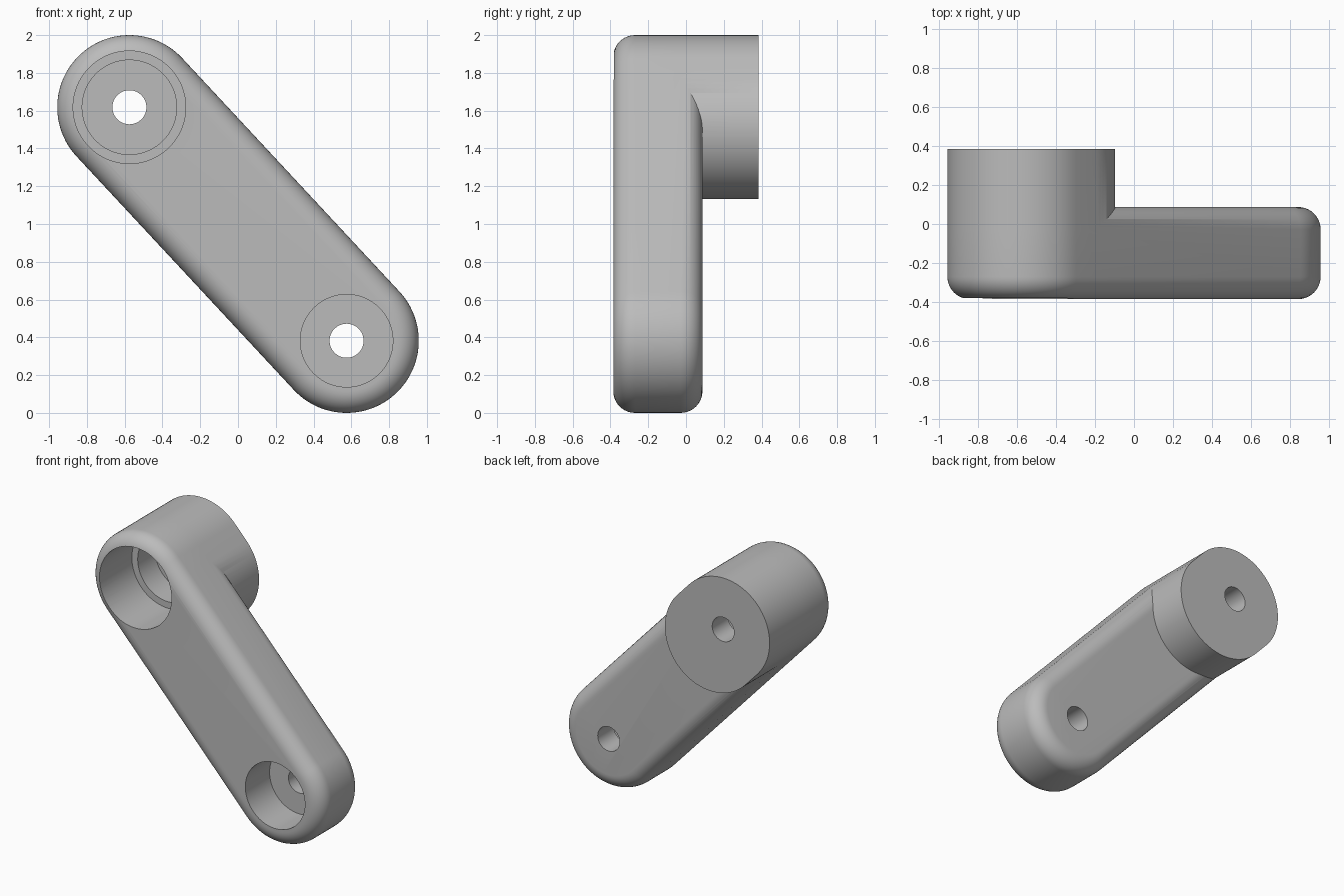
import bpy, bmesh, math
from mathutils import Matrix

if "Cube" in bpy.data.objects:
    bpy.data.objects.remove(bpy.data.objects["Cube"], do_unlink=True)

R, FILLET = 0.382, 0.115               # arm half width, rounded edge
FRONT, ARM_BACK, BOSS_BACK = -0.385, 0.087, 0.385
UPPER, LOWER = (-0.575, 1.618), (0.575, 0.382)
run, drop = LOWER[0] - UPPER[0], UPPER[1] - LOWER[1]
LENGTH = math.hypot(run, drop)

grey = bpy.data.materials.new("plain grey")
grey.use_nodes = True
colour = (0.5, 0.5, 0.5, 1)
grey.diffuse_color = colour
grey.node_tree.nodes["Principled BSDF"].inputs["Base Color"].default_value = colour


def slot_ring(start, length, radius, n=48):
    """Points of a slot outline along x, as (x, z); a circle if length is 0."""
    points = []
    for centre, turn in ((start + length, -math.pi / 2), (start, math.pi / 2)):
        for i in range(n + (1 if length else 0)):
            a = turn + math.pi * i / n
            points.append((centre + radius * math.cos(a), radius * math.sin(a)))
    return points


def loft(name, start, length, rings):
    """Closed solid through slot outlines given as (radius, depth)."""
    bm = bmesh.new()
    loops = [[bm.verts.new((x, y, z)) for x, z in slot_ring(start, length, r)]
             for r, y in rings]
    for a, b in zip(loops, loops[1:]):
        for i in range(len(a)):
            j = (i + 1) % len(a)
            bm.faces.new((a[i], a[j], b[j], b[i]))
    bm.faces.new(loops[0])
    bm.faces.new(loops[-1])
    bmesh.ops.recalc_face_normals(bm, faces=bm.faces)
    mesh = bpy.data.meshes.new(name)
    bm.to_mesh(mesh)
    bm.free()
    mesh.materials.append(grey)
    obj = bpy.data.objects.new(name, mesh)
    bpy.context.collection.objects.link(obj)
    return obj


def combine(target, tool, operation):
    mod = target.modifiers.new(operation, "BOOLEAN")
    mod.operation, mod.solver, mod.object = operation, "EXACT", tool
    bpy.context.view_layer.objects.active = target
    bpy.ops.object.modifier_apply(modifier=mod.name)
    bpy.data.objects.remove(tool, do_unlink=True)


# Arm with rounded front and back edges
steps = [math.pi / 2 * i / 10 for i in range(11)]
front = [(R - FILLET + FILLET * math.sin(a), FRONT + FILLET - FILLET * math.cos(a))
         for a in steps]
back = [(r, ARM_BACK + FRONT - y) for r, y in reversed(front)]
arm = loft("crank_arm", 0, LENGTH, front + back)

# Boss standing out at the back of the upper end
boss = loft("boss", 0, 0.142, [(R, FRONT + FILLET), (R, BOSS_BACK)])
combine(arm, boss, "UNION")

# Stepped bores, each open at the front, with a through hole
for name, x, radius, y0, y1 in (
        ("upper_recess", 0, 0.298, -0.6, 0.0),
        ("upper_bore", 0, 0.25, -0.2, 0.2),
        ("upper_hole", 0, 0.09, 0.1, 0.6),
        ("lower_recess", LENGTH, 0.245, -0.6, -0.1),
        ("lower_hole", LENGTH, 0.09, -0.2, 0.6)):
    combine(arm, loft(name, x, 0, [(radius, y0), (radius, y1)]), "DIFFERENCE")

# Tilt the arm into place
arm.data.transform(Matrix.Translation((UPPER[0], 0, UPPER[1]))
                   @ Matrix.Rotation(math.atan2(drop, run), 4, "Y"))
bpy.ops.object.select_all(action="DESELECT")
arm.select_set(True)
bpy.context.view_layer.objects.active = arm
bpy.ops.object.shade_smooth_by_angle(angle=math.radians(30))
